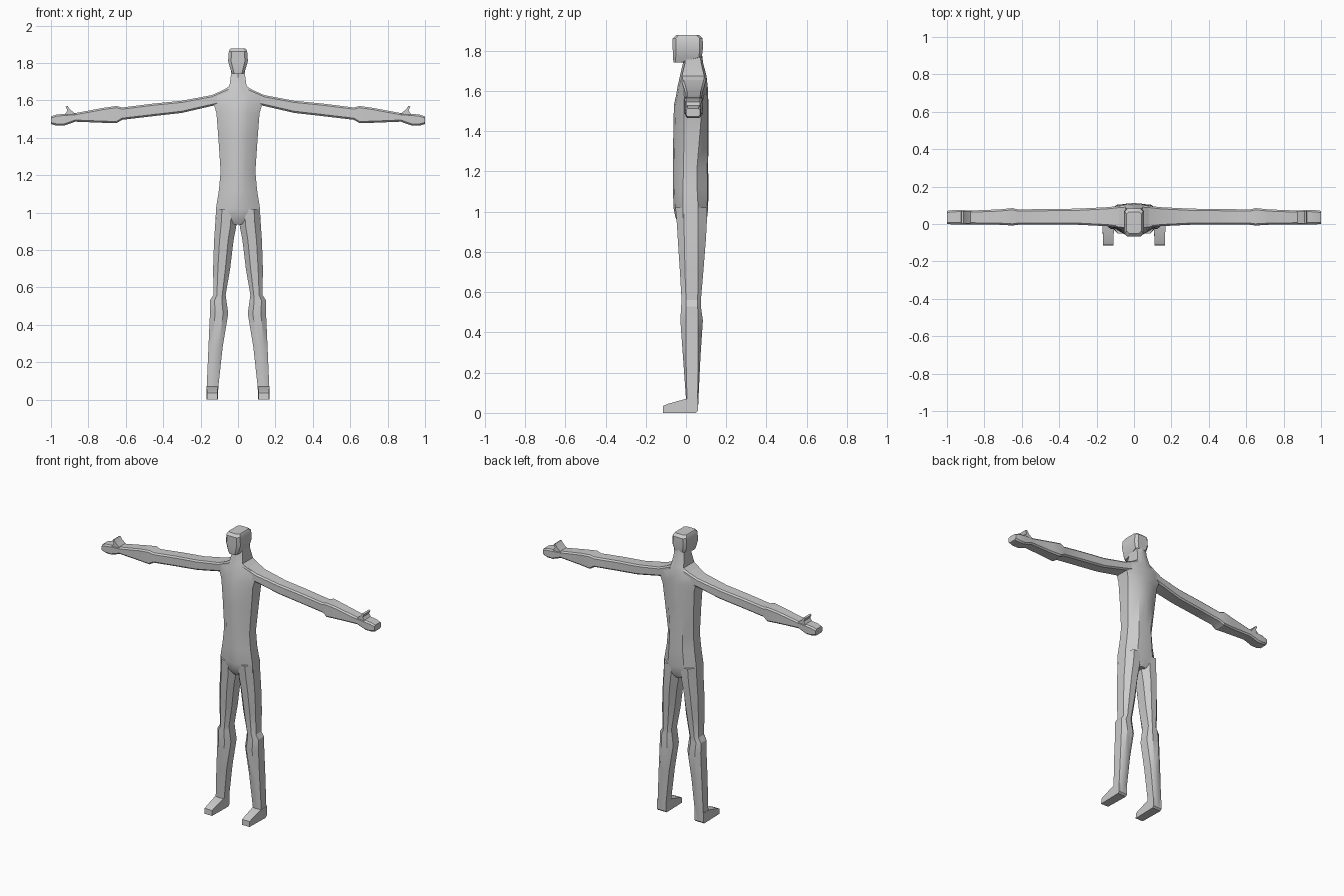
import bpy, bmesh, math

grey = bpy.data.materials.new("body_grey")
grey.diffuse_color = (0.6, 0.6, 0.6, 1)


def loft(name, rings, smooth=30, mirror=True):
    """Skin a list of equal-length closed rings, cap the ends, mirror across x."""
    bm = bmesh.new()
    loops = [[bm.verts.new(p) for p in ring] for ring in rings]
    n = len(loops[0])
    for a, b in zip(loops, loops[1:]):
        for i in range(n):
            j = (i + 1) % n
            bm.faces.new((a[i], a[j], b[j], b[i]))
    bm.faces.new(loops[0])
    bm.faces.new(loops[-1])
    bmesh.ops.recalc_face_normals(bm, faces=bm.faces)
    mesh = bpy.data.meshes.new(name)
    bm.to_mesh(mesh)
    bm.free()
    mesh.materials.append(grey)
    ob = bpy.data.objects.new(name, mesh)
    bpy.context.collection.objects.link(ob)
    if mirror:
        ob.modifiers.new("mirror", 'MIRROR').use_clip = False
    bpy.ops.object.select_all(action='DESELECT')
    ob.select_set(True)
    bpy.context.view_layer.objects.active = ob
    bpy.ops.object.shade_smooth_by_angle(angle=math.radians(smooth))
    return ob


def body_ring(z, w, yf, yb, sf, sb):
    """Ten-sided section: front and back panels plus flat flanks sf..sb."""
    half = [(0, yf), (0.45 * w, yf + 0.008), (w, sf), (w, sb), (0.5 * w, yb - 0.005), (0, yb)]
    left = [(-x, y) for x, y in half[-2:0:-1]]
    return [(x, y, z) for x, y in half + left]


# Torso with neck: z, half width, front, back, flank front, flank back
loft("torso", [body_ring(*s) for s in [
    (0.935, 0.03, -0.035, 0.09, -0.02, 0.07),
    (0.97, 0.118, -0.052, 0.105, -0.015, 0.06),
    (1.02, 0.118, -0.062, 0.11, -0.015, 0.06),
    (1.12, 0.102, -0.065, 0.112, -0.015, 0.055),
    (1.22, 0.093, -0.065, 0.11, -0.012, 0.055),
    (1.40, 0.105, -0.063, 0.112, -0.01, 0.07),
    (1.53, 0.115, -0.06, 0.112, -0.01, 0.08),
    (1.575, 0.128, -0.05, 0.11, -0.01, 0.085),
    (1.622, 0.135, -0.042, 0.108, -0.008, 0.085),
    (1.675, 0.046, -0.03, 0.102, -0.02, 0.09),
    (1.74, 0.037, -0.015, 0.085, -0.005, 0.075),
    (1.78, 0.036, -0.01, 0.08, 0.0, 0.07)]], mirror=False)


def head_ring(z, w, yf, yb, c):
    pts = [(-w + c, yf), (w - c, yf), (w, yf + c), (w, yb - c), (w - c, yb), (-w + c, yb), (-w, yb - c), (-w, yf + c)]
    return [(x, y, z) for x, y in pts]


# Head: jaw at the front, flat crown
loft("head", [head_ring(*s) for s in [
    (1.742, 0.030, -0.062, -0.015, 0.01),
    (1.768, 0.041, -0.065, 0.078, 0.014),
    (1.81, 0.053, -0.066, 0.084, 0.016),
    (1.862, 0.049, -0.066, 0.083, 0.015),
    (1.878, 0.040, -0.05, 0.065, 0.014)]], mirror=False)


def arm_ring(x, top, bot, yf, yb):
    c = 0.009
    pts = [(yf, bot + c), (yf + c, bot), (yb - c, bot), (yb, bot + c),
           (yb, top - c), (yb - c, top), (yf + c, top), (yf, top - c)]
    return [(x, y, z) for y, z in pts]


# Arm and hand: x, top, bottom, front, back
loft("arm", [arm_ring(*s) for s in [
    (0.05, 1.668, 1.59, -0.025, 0.10),
    (0.14, 1.628, 1.57, -0.012, 0.09),
    (0.30, 1.598, 1.533, -0.004, 0.082),
    (0.45, 1.583, 1.516, -0.004, 0.08),
    (0.62, 1.562, 1.496, -0.004, 0.078),
    (0.65, 1.570, 1.478, -0.008, 0.085),
    (0.72, 1.560, 1.480, -0.004, 0.078),
    (0.87, 1.532, 1.486, -0.002, 0.072),
    (0.93, 1.528, 1.465, -0.002, 0.075),
    (0.97, 1.524, 1.465, -0.002, 0.074),
    (1.00, 1.514, 1.473, 0.0, 0.07)]])

# Thumb: a leaning ridge across the hand
thumb = [(0.865, 1.525), (0.93, 1.52), (0.912, 1.545), (0.922, 1.566), (0.912, 1.571), (0.895, 1.548)]
loft("thumb", [[(x, y, z) for x, z in thumb] for y in (0.002, 0.07)], smooth=20)


def leg_ring(z, xi, xo, yf, yb, sf, sb):
    m = xi + (xo - xi) * 0.5
    h = (xo - xi) * 0.22
    pts = [(xi, sf), (m - h, yf), (m + h, yf), (xo, sf), (xo, sb), (m + h, yb), (m - h, yb), (xi, sb)]
    return [(x, y, z) for x, y in pts]


# Leg: z, inner, outer, front, back, flank front, flank back
loft("leg", [leg_ring(*s) for s in [
    (1.02, 0.004, 0.117, -0.052, 0.105, -0.01, 0.06),
    (0.935, 0.008, 0.122, -0.045, 0.103, -0.01, 0.06),
    (0.85, 0.024, 0.128, -0.04, 0.098, -0.008, 0.06),
    (0.70, 0.042, 0.133, -0.03, 0.086, -0.005, 0.06),
    (0.56, 0.066, 0.131, -0.022, 0.074, 0.0, 0.058),
    (0.53, 0.062, 0.150, -0.024, 0.074, 0.0, 0.058),
    (0.46, 0.052, 0.150, -0.028, 0.084, 0.0, 0.06),
    (0.28, 0.082, 0.158, -0.015, 0.072, 0.0, 0.06),
    (0.07, 0.105, 0.167, 0.0, 0.062, 0.005, 0.058),
    (0.02, 0.107, 0.168, 0.002, 0.06, 0.006, 0.056)]])

# Foot: side profile (y, z) swept across its width
foot = [(0.06, 0.01), (0.05, 0.0), (-0.115, 0.0), (-0.113, 0.035), (-0.09, 0.045), (0.0, 0.07), (0.06, 0.072)]
loft("foot", [[(x + (0.004 if y < -0.05 else 0) * s, y, z) for y, z in foot]
              for x, s in ((0.106, 1), (0.169, -1))], smooth=20)
